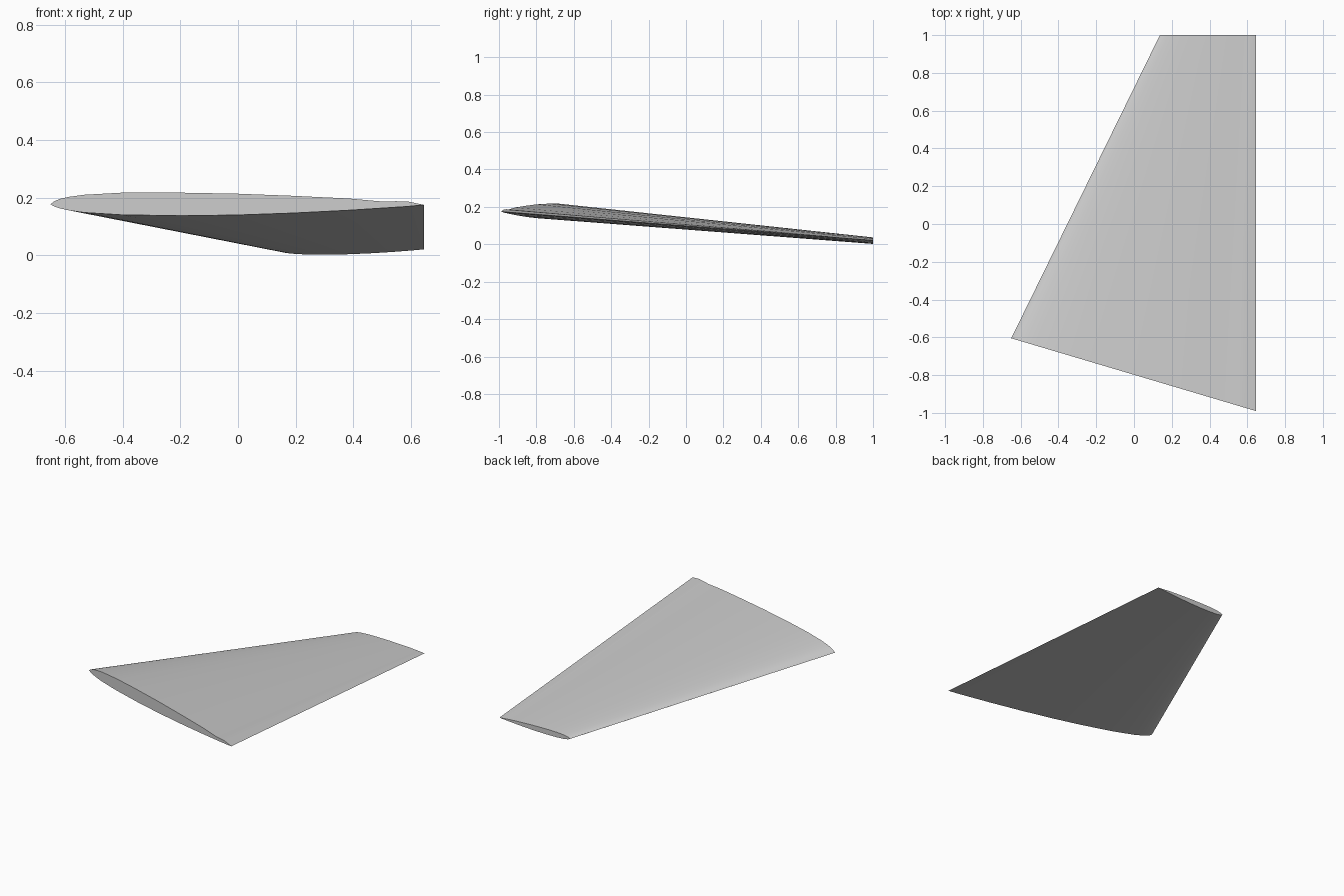
import bpy
import bmesh

cube = bpy.data.objects.get("Cube")
if cube:
    bpy.data.objects.remove(cube, do_unlink=True)

# Airfoil: chord fraction and offset from the chord line, in units of chord
UPPER = [(0.01, .008), (0.025, .0145), (0.05, .02), (0.09, .0255), (0.19, .0312), (0.32, .032),
         (0.5, .029), (0.65, .0235), (0.8, .0165), (0.89, .0085), (0.925, .0095), (0.955, .009)]
LOWER = [(0.955, -.0045), (0.8, -.0147), (0.65, -.0225), (0.5, -.028), (0.35, -.0302),
         (0.19, -.028), (0.09, -.022), (0.05, -.0165), (0.025, -.011), (0.01, -.006)]
PROFILE = [(0, 0)] + UPPER + [(1, 0)] + LOWER


def section(lead, trail, thickness, smooth_tail):
    """Place the airfoil between a leading and a trailing point."""
    chord = trail[0] - lead[0]
    points = []
    for u, h in PROFILE:
        if smooth_tail and u > 0.85 and h > 0:
            h = 0.0165 * (1 - u) / 0.2
        p = [a + (b - a) * u for a, b in zip(lead, trail)]
        p[2] += h * chord * thickness
        points.append(p)
    return points


# Tapered, swept wing lofted from root to tip with closed ends
bm = bmesh.new()
root = [bm.verts.new(p) for p in section((-.65, -.605, .177), (.645, -.99, .175), 1, False)]
tip = [bm.verts.new(p) for p in section((.137, 1, .018), (.645, 1, .021), 1.1, True)]
count = len(root)
for i in range(count):
    j = (i + 1) % count
    bm.faces.new((root[i], root[j], tip[j], tip[i]))
bm.faces.new(root)
bm.faces.new(tip)
bmesh.ops.recalc_face_normals(bm, faces=bm.faces)

mesh = bpy.data.meshes.new("wing")
bm.to_mesh(mesh)
bm.free()
wing = bpy.data.objects.new("wing", mesh)
bpy.context.collection.objects.link(wing)

# Plain grey skin
grey = bpy.data.materials.new("light_grey")
grey.use_nodes = True
colour = (0.6, 0.6, 0.6, 1)
grey.diffuse_color = colour
grey.node_tree.nodes["Principled BSDF"].inputs["Base Color"].default_value = colour
mesh.materials.append(grey)

# Smooth skin, sharp ends and trailing edge
bpy.ops.object.select_all(action='DESELECT')
wing.select_set(True)
bpy.context.view_layer.objects.active = wing
bpy.ops.object.shade_smooth_by_angle(angle=0.6)
